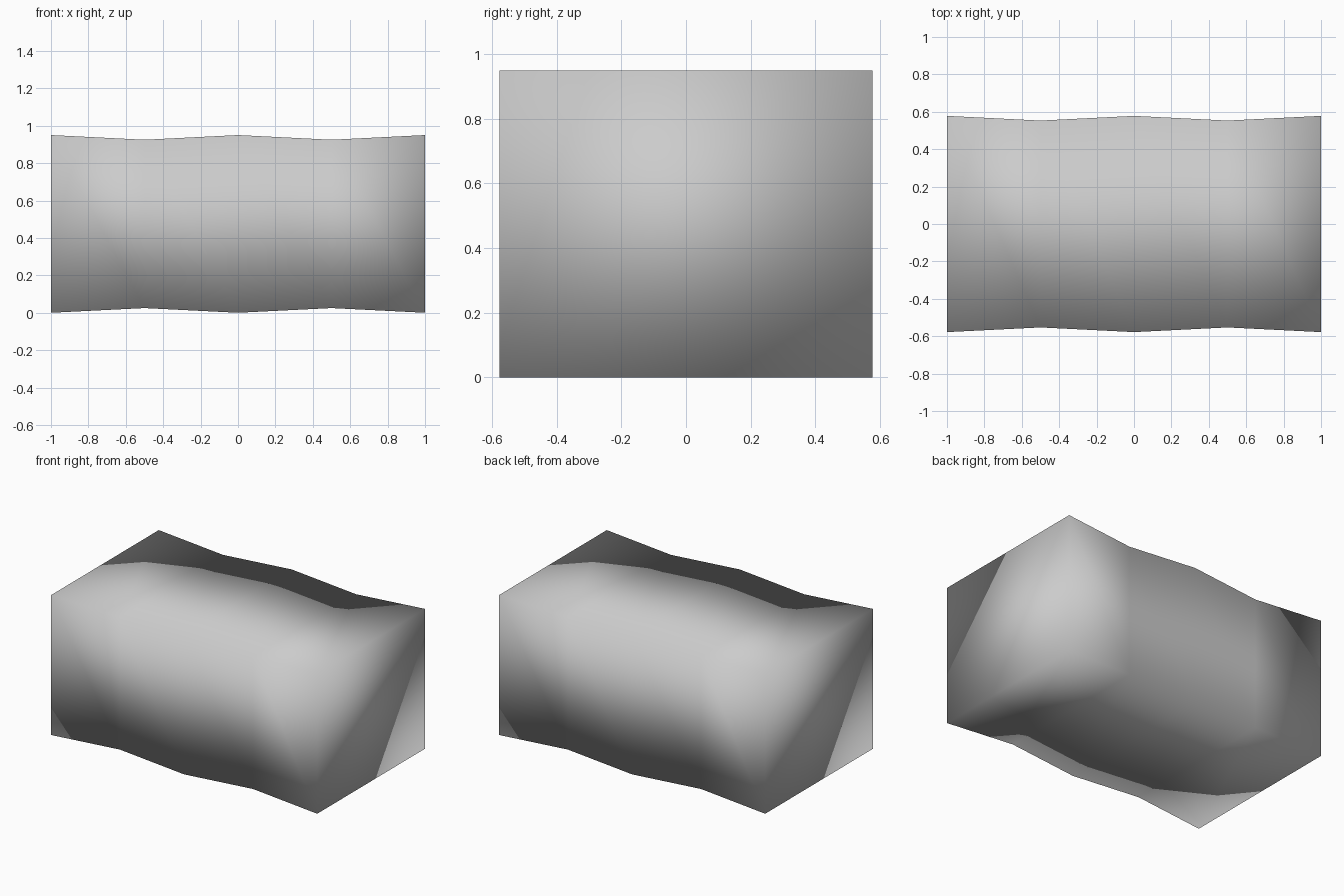
import bpy, bmesh

if "Cube" in bpy.data.objects:
    bpy.data.objects.remove(bpy.data.objects["Cube"])

# One flat grey for the whole body
grey = bpy.data.materials.new("light grey")
grey.diffuse_color = (0.6, 0.6, 0.6, 1)
grey.use_nodes = True
grey.node_tree.nodes["Principled BSDF"].inputs["Base Color"].default_value = grey.diffuse_color

# Rectangular cross-sections along x, pinched at the quarter points
HALF_Y, MID_Z, HALF_Z, PINCH = 0.578, 0.475, 0.475, 0.025
CORNERS = [(-1, -1), (1, -1), (1, 1), (-1, 1)]

bm = bmesh.new()
rings = []
for i in range(5):
    d = PINCH if i % 2 else 0
    rings.append([bm.verts.new((-1 + i * 0.5, sy * (HALF_Y - d), MID_Z + sz * (HALF_Z - d)))
                  for sy, sz in CORNERS])

# Side walls between neighbouring sections, then the end caps
for a, b in zip(rings, rings[1:]):
    for k in range(4):
        n = (k + 1) % 4
        bm.faces.new((a[k], a[n], b[n], b[k]))
bm.faces.new(rings[0])
bm.faces.new(rings[-1])
bmesh.ops.recalc_face_normals(bm, faces=bm.faces)

# Smooth everywhere, including over the box edges
for f in bm.faces:
    f.smooth = True

mesh = bpy.data.meshes.new("wavy_block")
bm.to_mesh(mesh)
bm.free()
mesh.materials.append(grey)
block = bpy.data.objects.new("wavy_block", mesh)
bpy.context.collection.objects.link(block)
